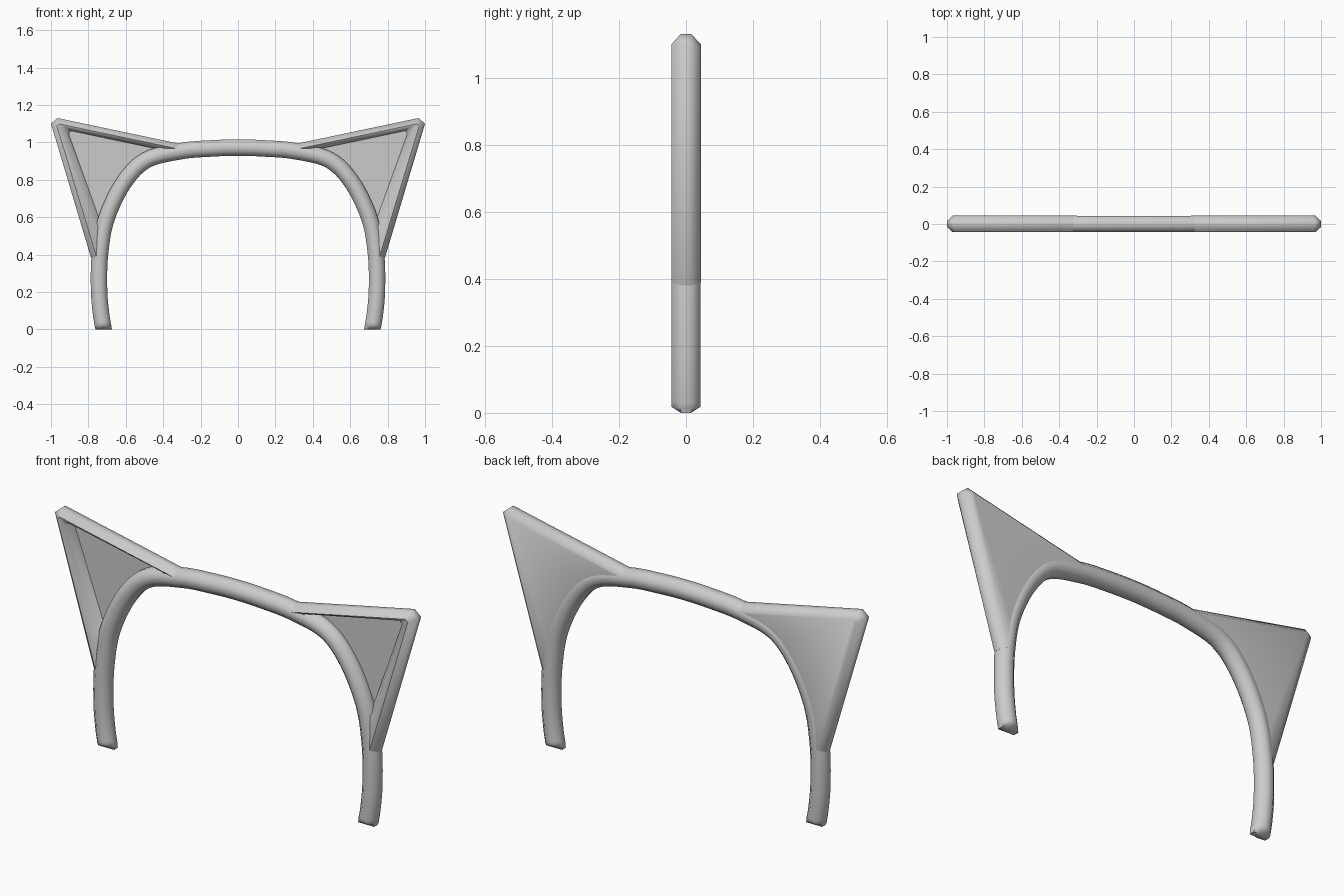
import bpy, bmesh, math
from mathutils import Vector

if "Cube" in bpy.data.objects:
    bpy.data.objects.remove(bpy.data.objects["Cube"])

# Centre line of one half of the band (x, z), foot to crown
HALF = [(.718, 0), (.733, .09), (.743, .22), (.738, .40), (.704, .59),
        (.612, .782), (.49, .905), (.305, .953), (.15, .967), (0, .972)]
R, FLAT = .044, .017          # half width of the band, half width of its flat sides


def catmull(pts, t):
    """Smooth point at position t (in control-point units)."""
    i = min(int(t), len(pts) - 2)
    f = t - i
    p = [Vector(pts[max(0, min(len(pts) - 1, i + k))]) for k in (-1, 0, 1, 2)]
    return .5 * (2 * p[1] + (p[2] - p[0]) * f
                 + (2 * p[0] - 5 * p[1] + 4 * p[2] - p[3]) * f * f
                 + (3 * p[1] - p[0] - 3 * p[2] + p[3]) * f ** 3)


ARCH = HALF + [(-x, z) for x, z in HALF[-2::-1]]


def skin(name, loops, angle):
    """Join equal-length loops of points into a closed solid."""
    bm = bmesh.new()
    rows = [[bm.verts.new(p) for p in loop] for loop in loops]
    n = len(rows[0])
    for a, b in zip(rows, rows[1:]):
        for i in range(n):
            j = (i + 1) % n
            bm.faces.new((a[i], a[j], b[j], b[i]))
    bm.faces.new(rows[0])
    bm.faces.new(rows[-1])
    bmesh.ops.recalc_face_normals(bm, faces=bm.faces)
    me = bpy.data.meshes.new(name)
    bm.to_mesh(me)
    bm.free()
    me.shade_smooth()
    me.set_sharp_from_angle(angle=math.radians(angle))
    ob = bpy.data.objects.new(name, me)
    bpy.context.collection.objects.link(ob)
    return ob


# Band: chamfered section swept along the arch, feet tapered in depth
def section(c, nrm, chamfer_end=False):
    oct_ = [(R, FLAT), (FLAT, R), (-FLAT, R), (-R, FLAT),
            (-R, -FLAT), (-FLAT, -R), (FLAT, -R), (R, -FLAT)]
    pts = []
    for u, v in oct_:
        if chamfer_end:
            v = max(-.015, min(.015, v))
        pts.append((c.x + nrm.x * u, v, c.y + nrm.y * u))
    return pts


last = len(ARCH) - 1
steps = 6
ts = [k / steps for k in range(2, last * steps - 1)]
rings = [section(Vector(ARCH[0]), Vector((1, 0)), True)]
for t in ts:
    d = (catmull(ARCH, min(last, t + .02)) - catmull(ARCH, max(0, t - .02))).normalized()
    rings.append(section(catmull(ARCH, t), Vector((d.y, -d.x))))
rings.append(section(Vector(ARCH[-1]), Vector((-1, 0)), True))
skin("headband_arch", rings, 50)


# Ears: chamfered triangular plates, recessed at the front, flush at the back
def ear_loop(side, corners, t0, t1, y, yband):
    inner = [catmull(HALF, t0 + (t1 - t0) * k / 16) for k in range(17)]
    pts = [(side * x, y, z) for x, z in corners]
    return pts + [(side * p.x, yband, p.y) for p in inner]


OUTER = [(.30, .99), (.965, 1.13), (1.0, 1.10), (.785, .38)]
INSET = [(.306, .962), (.955, 1.099), (.969, 1.088), (.757, .39)]
RIM = [(.39, .972), (.918, 1.080), (.932, 1.066), (.775, .57)]
FLOOR = [(.41, .960), (.895, 1.062), (.905, 1.045), (.745, .60)]

for side, label in ((-1, "left"), (1, "right")):
    skin(label + "_ear", [
        ear_loop(side, INSET, 3, 7, .045, .042),
        ear_loop(side, OUTER, 3, 7, .016, .016),
        ear_loop(side, OUTER, 3, 7, -.016, -.016),
        ear_loop(side, INSET, 3, 7, -.044, -.022),
        ear_loop(side, RIM, 3.7, 6.6, -.038, -.018),
        ear_loop(side, FLOOR, 3.8, 6.5, .008, .008)], 50)
